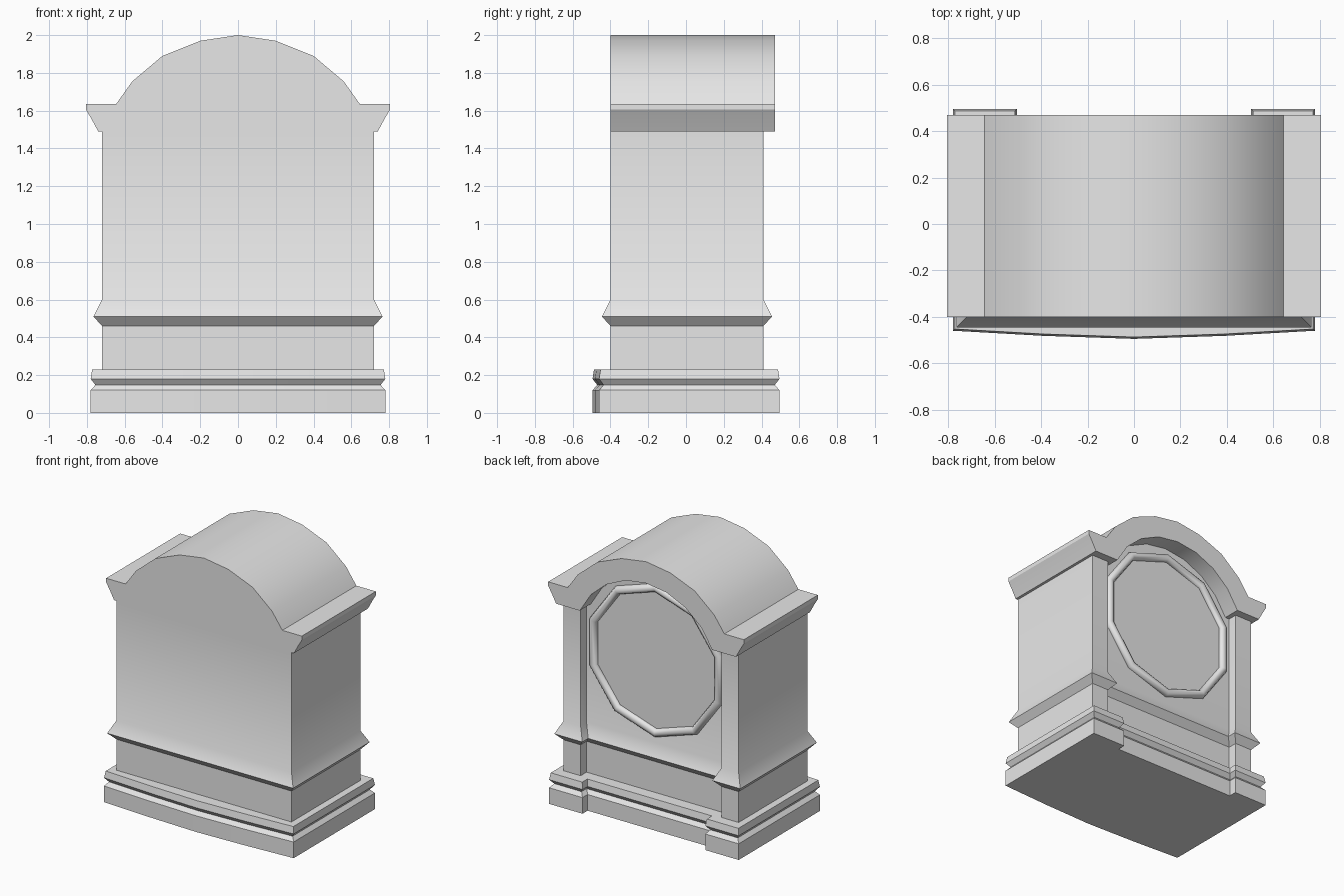
import bpy, bmesh
from math import sin, cos, pi, radians
from mathutils import Vector

cube = bpy.data.objects.get("Cube")
if cube:
    bpy.data.objects.remove(cube, do_unlink=True)

stone = bpy.data.materials.new("plain_grey")
stone.use_nodes = True
stone.diffuse_color = (0.8, 0.8, 0.8, 1)
stone.node_tree.nodes["Principled BSDF"].inputs["Base Color"].default_value = (0.8, 0.8, 0.8, 1)


def finish(obj, angle=30):
    obj.data.materials.clear()
    obj.data.materials.append(stone)
    bpy.ops.object.select_all(action='DESELECT')
    obj.select_set(True)
    bpy.context.view_layer.objects.active = obj
    bpy.ops.object.shade_smooth_by_angle(angle=radians(angle))
    return obj


def loft(name, rings):
    """Skin a stack of equal point rings and cap both ends."""
    bm = bmesh.new()
    rows = [[bm.verts.new(p) for p in ring] for ring in rings]
    n = len(rows[0])
    for low, high in zip(rows, rows[1:]):
        for i in range(n):
            j = (i + 1) % n
            bm.faces.new((low[i], low[j], high[j], high[i]))
    bm.faces.new(rows[0][::-1])
    bm.faces.new(rows[-1])
    bmesh.ops.recalc_face_normals(bm, faces=bm.faces)
    mesh = bpy.data.meshes.new(name)
    bm.to_mesh(mesh)
    bm.free()
    obj = bpy.data.objects.new(name, mesh)
    bpy.context.collection.objects.link(obj)
    return obj


def offset(plan, d):
    """Move a counter-clockwise plan outward by d with mitred corners."""
    out = []
    for i, p in enumerate(plan):
        p = Vector(p)
        a = (p - Vector(plan[i - 1])).normalized()
        b = (Vector(plan[(i + 1) % len(plan)]) - p).normalized()
        na, nb = Vector((a.y, -a.x)), Vector((b.y, -b.x))
        out.append(p + (na + nb) * (d / (1 + na.dot(nb))))
    return out


def moulded_block(name, plan, layers):
    return finish(loft(name, [[(p.x, p.y, z) for p in offset(plan, d)] for z, d in layers]))


def mirrored(right_half):
    """Complete a path running from the right side to the centre line."""
    return right_half + [(-x, y) for x, y in reversed(right_half) if x > 0]


def extruded(name, profile, y0, y1):
    return loft(name, [[(x, y, z) for x, z in profile] for y in (y0, y1)])


# Plinth with a bowed front, two rear feet and a groove all round
plinth_plan = mirrored([(0.78, -0.46), (0.78, 0.495), (0.505, 0.495), (0.505, 0.435)])
plinth_plan += [(-0.39, -0.482), (0, -0.495), (0.39, -0.482)]
moulded_block("plinth", plinth_plan,
              [(0, 0), (0.12, 0), (0.148, -0.025), (0.18, 0), (0.23, -0.008)])

# Case with corner pilasters and a waist moulding
case_plan = mirrored([(0.72, -0.4), (0.72, 0.41), (0.58, 0.41), (0.58, 0.34)])
moulded_block("case", case_plan,
              [(0.23, 0), (0.46, 0), (0.51, 0.045), (0.6, 0), (1.49, 0)])

# Arched cornice, hollowed over the dial
cornice_half = [(0.74, 1.49), (0.775, 1.555), (0.805, 1.605), (0.805, 1.635), (0.645, 1.635),
                (0.56, 1.755), (0.4, 1.89), (0.2, 1.97), (0, 2.0)]
cornice = extruded("cornice", mirrored(cornice_half), -0.4, 0.47)
arch = [(0.6 * sin(t), 1.24 + 0.6 * cos(t))
        for t in (radians(65.6) * k / 4 for k in range(4, -1, -1))]
cutter = extruded("arch_cutter", mirrored([(0.546, 1.4)] + arch), 0.34, 0.6)
cutter.hide_render = True
cut = cornice.modifiers.new("arch", 'BOOLEAN')
cut.operation = 'DIFFERENCE'
cut.solver = 'EXACT'
cut.object = cutter
bpy.context.view_layer.objects.active = cornice
bpy.ops.object.modifier_apply(modifier="arch")
bpy.data.objects.remove(cutter, do_unlink=True)
finish(cornice)

# Ten-sided dial and its rounded rim
dial = [(0.54 * sin(pi * k / 5), 1.22 + 0.54 * cos(pi * k / 5)) for k in range(10)]
finish(extruded("dial", dial, 0.335, 0.346))
bpy.ops.mesh.primitive_torus_add(major_segments=10, minor_segments=8, major_radius=0.54,
                                 minor_radius=0.032, location=(0, 0.345, 1.22),
                                 rotation=(pi / 2, radians(18), 0))
rim = bpy.context.object
rim.name = "dial_rim"
finish(rim, 50)
